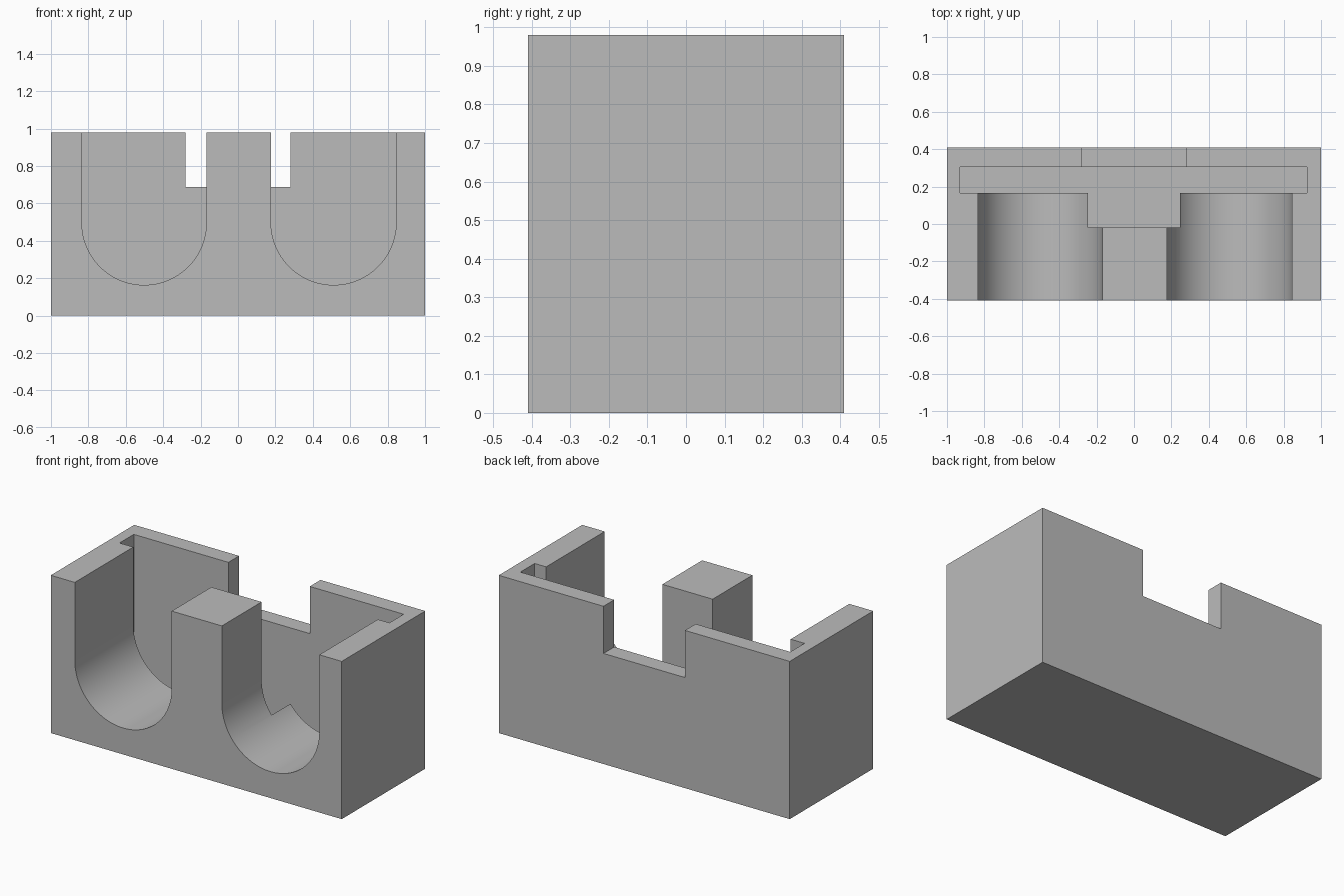
import bpy, bmesh
from math import cos, sin, pi, radians

old = bpy.data.objects.get("Cube")
if old:
    bpy.data.objects.remove(old, do_unlink=True)

HEIGHT = 0.98
DEPTH = 0.41      # half depth
ABOVE = 1.2       # cutters run past the top
FLOOR = 0.08      # floor of the slot and pocket


def material(name, rgb):
    mat = bpy.data.materials.new(name)
    mat.use_nodes = True
    mat.diffuse_color = (*rgb, 1)
    mat.node_tree.nodes["Principled BSDF"].inputs["Base Color"].default_value = (*rgb, 1)
    return mat


def prism(name, profile, y0, y1):
    """Extrude an x-z profile from y0 to y1."""
    bm = bmesh.new()
    face = bm.faces.new([bm.verts.new((x, y0, z)) for x, z in profile])
    ext = bmesh.ops.extrude_face_region(bm, geom=[face])
    verts = [v for v in ext["geom"] if isinstance(v, bmesh.types.BMVert)]
    bmesh.ops.translate(bm, verts=verts, vec=(0, y1 - y0, 0))
    bmesh.ops.recalc_face_normals(bm, faces=bm.faces)
    mesh = bpy.data.meshes.new(name)
    bm.to_mesh(mesh)
    bm.free()
    obj = bpy.data.objects.new(name, mesh)
    bpy.context.collection.objects.link(obj)
    return obj


def block(name, x0, x1, y0, y1, z0, z1):
    return prism(name, [(x0, z0), (x1, z0), (x1, z1), (x0, z1)], y0, y1)


def channel(name, x, radius, z, steps=48):
    """Round-bottomed channel, open at the front and the top."""
    arc = [(x + radius * cos(pi + pi * i / steps), z + radius * sin(pi + pi * i / steps))
           for i in range(steps + 1)]
    return prism(name, arc + [(x + radius, ABOVE), (x - radius, ABOVE)], -0.6, 0.24)


# Solid housing
body = block("housing", -1, 1, -DEPTH, DEPTH, 0, HEIGHT)
body.data.materials.append(material("plain grey", (0.5, 0.5, 0.5)))

# Openings: two front channels, board slot, centre pocket, rear notch
cutters = [
    block("board_slot", -0.93, 0.925, 0.165, 0.305, FLOOR, ABOVE),
    block("centre_pocket", -0.245, 0.245, -0.02, 0.2, FLOOR, ABOVE),
    channel("right_channel", -0.502, 0.333, 0.497),
    channel("left_channel", 0.511, 0.335, 0.499),
    block("rear_notch", -0.28, 0.28, 0.25, 0.6, 0.687, ABOVE),
]

bpy.ops.object.select_all(action="DESELECT")
bpy.context.view_layer.objects.active = body
body.select_set(True)
for cutter in cutters:
    mod = body.modifiers.new(cutter.name, "BOOLEAN")
    mod.operation = "DIFFERENCE"
    mod.solver = "EXACT"
    mod.object = cutter
    bpy.ops.object.modifier_apply(modifier=mod.name)
    bpy.data.objects.remove(cutter, do_unlink=True)

# Smooth channel floors, sharp edges elsewhere
bpy.ops.object.shade_smooth_by_angle(angle=radians(30))
